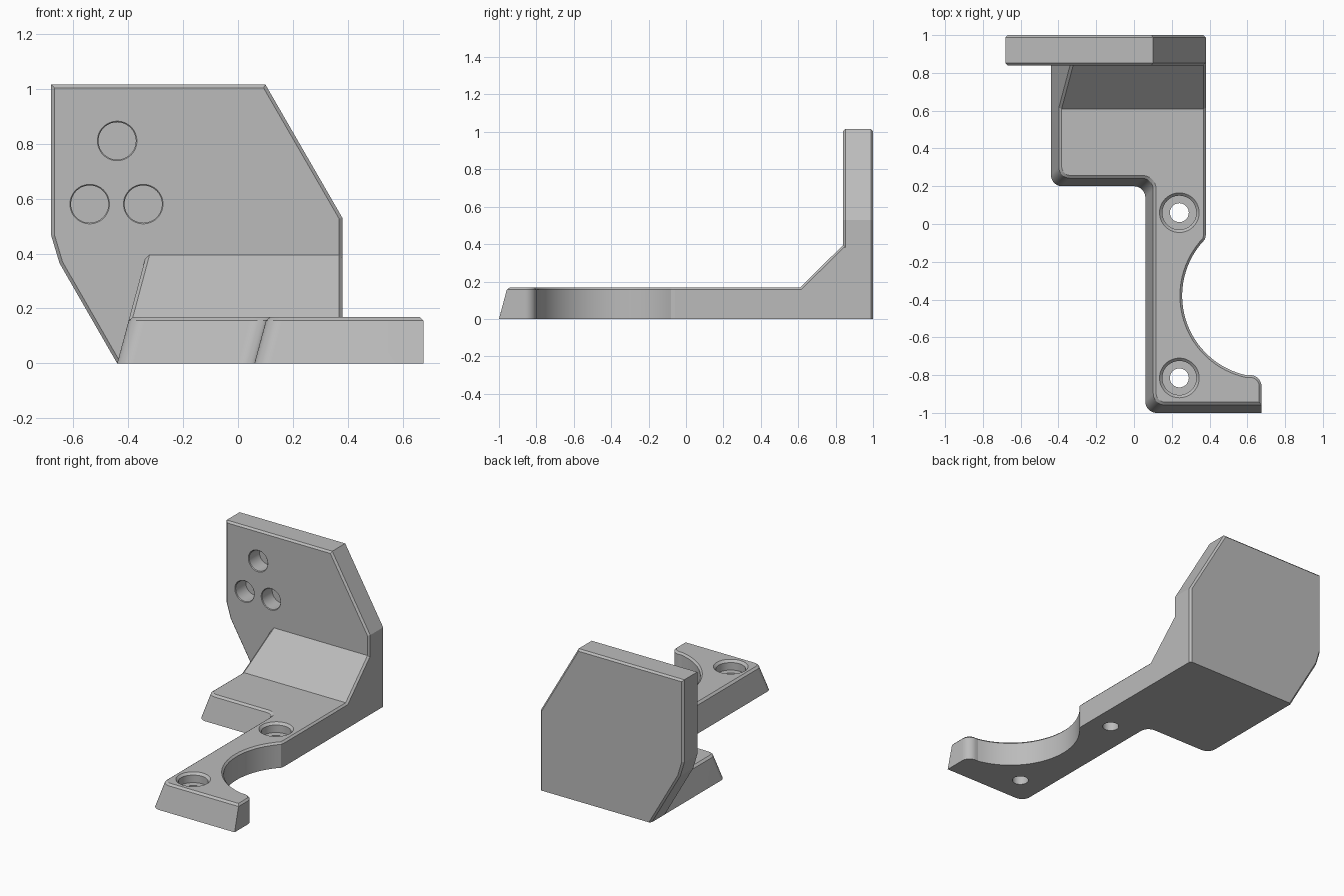
import bpy
import bmesh
from math import radians, cos, sin, tan

default = bpy.data.objects.get("Cube")
if default:
    bpy.data.objects.remove(default, do_unlink=True)

grey = bpy.data.materials.new("plain grey")
grey.use_nodes = True
colour = (0.5, 0.5, 0.5, 1)
grey.diffuse_color = colour
grey.node_tree.nodes["Principled BSDF"].inputs["Base Color"].default_value = colour


def loft(name, rings):
    """Closed solid through a stack of rings with equal point counts."""
    bm = bmesh.new()
    loops = [[bm.verts.new(p) for p in ring] for ring in rings]
    n = len(loops[0])
    for a, b in zip(loops, loops[1:]):
        for i in range(n):
            j = (i + 1) % n
            bm.faces.new((a[i], a[j], b[j], b[i]))
    bm.faces.new(loops[0][::-1])
    bm.faces.new(loops[-1])
    bmesh.ops.recalc_face_normals(bm, faces=bm.faces)
    mesh = bpy.data.meshes.new(name)
    bm.to_mesh(mesh)
    bm.free()
    mesh.materials.append(grey)
    obj = bpy.data.objects.new(name, mesh)
    bpy.context.collection.objects.link(obj)
    return obj


def arc(cx, cy, r, start, end, n=12):
    angles = [radians(start + (end - start) * i / n) for i in range(n + 1)]
    return [(cx + r * cos(a), cy + r * sin(a)) for a in angles]


def activate(obj):
    bpy.ops.object.select_all(action='DESELECT')
    obj.select_set(True)
    bpy.context.view_layer.objects.active = obj


def boolean(obj, cutter, operation='DIFFERENCE'):
    mod = obj.modifiers.new("cut", 'BOOLEAN')
    mod.object = cutter
    mod.operation = operation
    mod.solver = 'EXACT'
    activate(obj)
    bpy.ops.object.modifier_apply(modifier=mod.name)
    bpy.data.objects.remove(cutter, do_unlink=True)


def chamfer(obj, rule, width=0.012):
    """Flat bevel on the edges that satisfy the rule."""
    bm = bmesh.new()
    bm.from_mesh(obj.data)
    bm.normal_update()
    edges = [e for e in bm.edges if len(e.link_faces) == 2 and rule(e)]
    bmesh.ops.bevel(bm, geom=edges, offset=width, segments=1,
                    affect='EDGES', clamp_overlap=False)
    bm.to_mesh(obj.data)
    bm.free()


def finish(obj):
    activate(obj)
    bpy.ops.object.shade_smooth_by_angle(angle=radians(10))


# Base arm: outline points paired with the direction in which the wall leans
def leaning(points, dx, dy):
    return [(x, y, dx, dy) for x, y in points]


outline = (
    leaning([(-0.44, 0.87)], 1, 0)
    + leaning(arc(-0.38, 0.26, 0.06, 180, 270), 1, 1)
    + leaning(arc(0, 0.14, 0.06, 90, 0), 1, 1)
    + leaning(arc(0.12, -0.94, 0.06, 180, 270), 1, 1)
    + leaning([(0.675, -1)], 0, 1)
    + leaning(arc(0.615, -0.86, 0.06, 0, 90), 0, 0)
    + leaning(arc(0.685, -0.38, 0.43, 258, 136, 32), 0, 0)
    + leaning([(0.38, -0.06), (0.38, 0.87)], 0, 0)
)
draft = tan(radians(15))
arm = loft("base_arm", [
    [(x + dx * z * draft, y + dy * z * draft, z) for x, y, dx, dy in outline]
    for z in (0, 0.5)])

# Side profile trims the arm to a thin foot with a sloped gusset
top = 0.168
side = [(-1.2, -0.2), (1, -0.2), (1, 0.395), (0.84, 0.395), (0.61, top), (-1.2, top)]
trim = loft("side_trim", [[(x, y, z) for y, z in side] for x in (-1, 1)])
boolean(arm, trim, 'INTERSECT')


def upper_rim(edge):
    heights = sorted(f.normal.z for f in edge.link_faces)
    return heights[0] < 0.5 < heights[1]


chamfer(arm, upper_rim)

# Counterbored screw holes
bore = [(0.05, -0.05), (0.05, 0.103), (0.09, 0.103), (0.09, 0.153), (0.12, 0.183)]
for y in (0.06, -0.815):
    cutter = loft("screw_bore", [
        [(px, py, z) for px, py in arc(0.24, y, r, 0, 352.5, 47)] for r, z in bore])
    boolean(arm, cutter)
finish(arm)

# Upright back plate
shape = [(-0.68, 1.015), (0.10, 1.015), (0.38, 0.53), (0.38, 0),
         (-0.44, 0), (-0.65, 0.365), (-0.68, 0.465)]
plate = loft("back_plate", [[(x, y, z) for x, z in shape] for y in (0.84, 1)])


def plate_rim(edge):
    a, b = (v.co for v in edge.verts)
    return abs(a.y - b.y) < 0.01 and max(a.z, b.z) > 0.01


chamfer(plate, plate_rim)

# Blind round pockets in the front of the plate
pocket = [(0.082, 0.83), (0.068, 0.844), (0.068, 0.95)]
for x, z in ((-0.44, 0.81), (-0.54, 0.58), (-0.345, 0.58)):
    cutter = loft("pocket_cutter", [
        [(px, y, pz) for px, pz in arc(x, z, r, 0, 352.5, 47)] for r, y in pocket])
    boolean(plate, cutter)
finish(plate)
